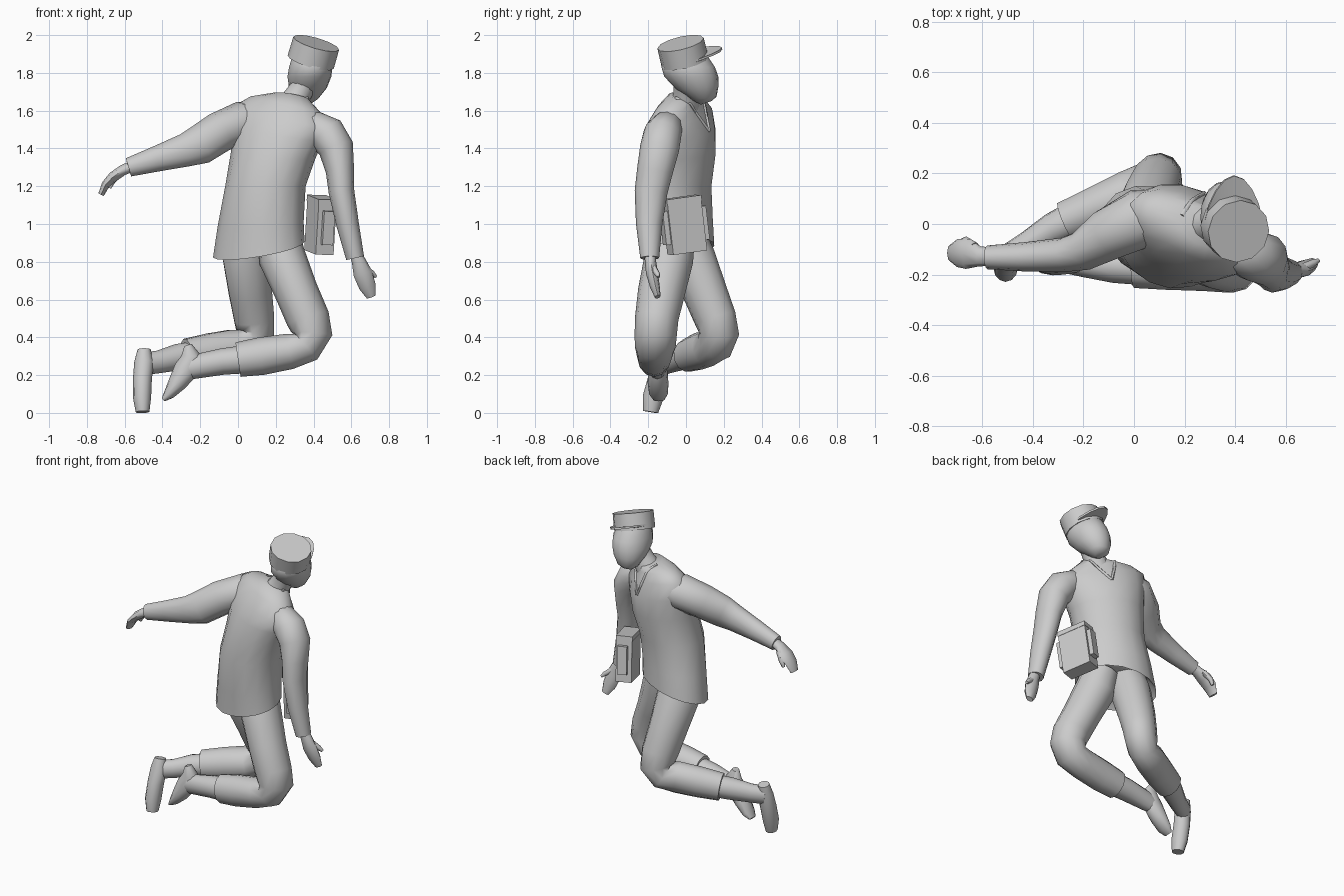
import bpy, bmesh, math
from mathutils import Vector as V

grey = bpy.data.materials.new("light grey")
grey.diffuse_color = (0.6, 0.6, 0.6, 1)


def finish(bm, name, angle=60):
    bmesh.ops.recalc_face_normals(bm, faces=bm.faces)
    me = bpy.data.meshes.new(name)
    bm.to_mesh(me)
    bm.free()
    me.materials.append(grey)
    ob = bpy.data.objects.new(name, me)
    bpy.context.collection.objects.link(ob)
    bpy.ops.object.select_all(action='DESELECT')
    ob.select_set(True)
    bpy.context.view_layer.objects.active = ob
    bpy.ops.object.shade_smooth_by_angle(angle=math.radians(angle))
    return ob


def loft(name, rings, angle=60):
    bm = bmesh.new()
    rows = [[bm.verts.new(p) for p in r] for r in rings]
    n = len(rows[0])
    for a, b in zip(rows, rows[1:]):
        for i in range(n):
            j = (i + 1) % n
            bm.faces.new((a[i], a[j], b[j], b[i]))
    bm.faces.new(rows[0])
    bm.faces.new(rows[-1])
    return finish(bm, name, angle)


def tube(name, pts, wide=(0, 1, 0), n=12, angle=60):
    # pts: x, y, z, radius along "wide", radius across it
    c = [V(p[:3]) for p in pts]
    rings = []
    for i, p in enumerate(pts):
        t = V()
        if i:
            t += (c[i] - c[i - 1]).normalized()
        if i < len(c) - 1:
            t += (c[i + 1] - c[i]).normalized()
        t.normalize()
        w = V(wide)
        u = (w - t * w.dot(t)).normalized()
        v = t.cross(u)
        ra, rb = p[3], p[-1]
        rings.append([c[i] + u * ra * math.cos(k * math.tau / n) + v * rb * math.sin(k * math.tau / n)
                      for k in range(n)])
    return loft(name, rings, angle)


def stack(name, rows, yaw=0.0, n=16):
    # rows: x, y, z, half width, half depth, front lift, side lift
    s = V((math.cos(yaw), -math.sin(yaw), 0))
    f = V((math.sin(yaw), math.cos(yaw), 0))
    rings = []
    for x, y, z, a, b, lf, ls in rows:
        r = []
        for k in range(n):
            cs, sn = math.cos(k * math.tau / n), math.sin(k * math.tau / n)
            r.append(V((x, y, z + lf * sn + ls * cs)) + s * a * cs + f * b * sn)
        rings.append(r)
    return loft(name, rings)


# Tunic, turned towards +x
tunic = stack("tunic", [
    (.12, -.045, .90, .22, .15, .05, .02),
    (.11, -.045, .865, .255, .182, .05, .025),
    (.12, -.05, 1.0, .237, .183, .03, 0),
    (.145, -.06, 1.2, .218, .19, 0, 0),
    (.185, -.04, 1.36, .23, .19, 0, -.02),
    (.21, -.035, 1.48, .255, .175, 0, -.04),
    (.23, -.035, 1.57, .27, .14, 0, -.06),
    (.25, -.025, 1.635, .2, .105, -.01, -.04),
    (.28, -.01, 1.675, .1, .075, -.02, -.01)], math.radians(26))

# V collar, two thin strips laid on the tunic from neck to chest
F = V((.44, .9, 0))
S = V((.9, -.44, 0))
C = V((.28, -.01, 0))
for side in (-1, 1):
    a = C + S * side * .1 + V((0, 0, 1.685))
    b = V((.275, .115, 1.49))
    pts = []
    for k in range(9):
        hit = tunic.closest_point_on_mesh(a.lerp(b, k / 8) + F * .06 * math.sin(math.pi * k / 8))
        pts.append((*hit[1], .009))
    tube("collar_strip", pts, (0, 0, 1), 6)

# Neck and head
tube("neck", [(.27, -.01, 1.6, .085), (.31, 0, 1.67, .07), (.34, 0, 1.72, .065), (.37, 0, 1.8, .07)])
stack("head", [
    (.36, .108, 1.642, .03, .03, .01, 0),
    (.362, .098, 1.665, .064, .064, .01, 0),
    (.37, .062, 1.72, .1, .11, .01, 0),
    (.378, .028, 1.78, .116, .143, 0, 0),
    (.385, .012, 1.83, .115, .142, 0, 0),
    (.39, -.005, 1.875, .1, .115, .02, -.02),
    (.395, -.01, 1.91, .08, .09, .02, -.02)], -.05)

# Tilted flat cap and its visor
N = V((.3, -.25, 1)).normalized()
bot, top = V((.385, -.005, 1.858)), V((.414, -.029, 1.957))
tube("cap", [(*bot, .127), (*top, .126)], (0, 1, 0), 12, 40)
fw = (V((-.05, 1, 0)) - N * V((-.05, 1, 0)).dot(N)).normalized()
sd = fw.cross(N)
bm = bmesh.new()
lo, hi = [], []
for k in range(9):
    a = math.pi * (.08 + .84 * k / 8)
    inner = bot + sd * .118 * math.cos(a) + fw * .118 * math.sin(a) + N * .02
    outer = bot + sd * .122 * math.cos(a) + fw * (.118 * math.sin(a) + .09 * math.sin(a) ** 2) + N * .024
    lo.append([bm.verts.new(p - N * .006) for p in (inner, outer)])
    hi.append([bm.verts.new(p + N * .006) for p in (inner, outer)])
for k in range(8):
    bm.faces.new((lo[k][0], lo[k][1], lo[k + 1][1], lo[k + 1][0]))
    bm.faces.new((hi[k][0], hi[k][1], hi[k + 1][1], hi[k + 1][0]))
    bm.faces.new((lo[k][1], hi[k][1], hi[k + 1][1], lo[k + 1][1]))
    bm.faces.new((lo[k][0], hi[k][0], hi[k + 1][0], lo[k + 1][0]))
finish(bm, "cap_visor", 30)

# Sleeves
tube("left_sleeve", [
    (.17, .04, 1.54, .06, .06), (.1, .035, 1.545, .1, .09), (.02, .02, 1.54, .118, .11),
    (-.1, -.04, 1.485, .105, .108),
    (-.2, -.105, 1.42, .08, .105), (-.28, -.122, 1.39, .068, .088),
    (-.43, -.13, 1.345, .058, .068), (-.58, -.132, 1.3, .047, .05)])
tube("right_sleeve", [
    (.34, -.08, 1.53, .05, .05), (.40, -.10, 1.52, .085, .08), (.47, -.125, 1.475, .102, .102),
    (.52, -.14, 1.4, .104, .094), (.54, -.165, 1.28, .095, .075), (.548, -.185, 1.17, .087, .068),
    (.58, -.195, 1.0, .07, .06), (.62, -.192, .82, .05, .048)])

# Hands and thumbs
tube("left_hand", [
    (-.55, -.13, 1.31, .035, .03), (-.61, -.128, 1.285, .04, .028), (-.66, -.118, 1.25, .06, .028),
    (-.7, -.115, 1.21, .055, .022), (-.725, -.115, 1.155, .035, .016)], (0, 1, 0), 8)
tube("left_thumb", [(-.63, -.09, 1.27, .02), (-.665, -.066, 1.225, .017), (-.68, -.066, 1.19, .01)], (0, 1, 0), 6)
tube("right_hand", [
    (.62, -.19, .85, .03), (.64, -.188, .8, .038, .03), (.66, -.18, .74, .05, .032),
    (.685, -.165, .67, .045, .026), (.705, -.15, .615, .025, .016)], (1, 0, .4), 8)
tube("right_thumb", [(.67, -.175, .77, .02), (.71, -.155, .74, .016), (.73, -.145, .72, .009)], (0, 1, 0), 6)

# Trouser legs, bent at the knees
tube("right_trouser", [
    (.21, -.06, .95, .11, .11), (.235, -.09, .82, .13, .125), (.31, -.13, .64, .125, .115),
    (.37, -.155, .5, .115, .115), (.39, -.16, .42, .112, .11), (.36, -.163, .35, .108, .09),
    (.27, -.165, .325, .1, .095), (.12, -.168, .3, .092, .1), (0, -.168, .282, .085, .092)])
tube("left_trouser", [
    (.05, -.01, .95, .11, .11), (.045, .025, .82, .135, .125), (.065, .1, .64, .12, .115),
    (.085, .155, .5, .115, .105), (.09, .175, .42, .11, .1), (.06, .155, .36, .1, .09),
    (-.02, .12, .345, .095, .1), (-.14, .065, .325, .09, .1), (-.27, .01, .305, .082, .09)], (.6, .8, 0))

# Boots
tube("right_boot_shaft", [(.05, -.168, .285, .075), (-.08, -.163, .272, .07), (-.2, -.155, .25, .055, .065),
                          (-.27, -.15, .235, .045, .06)])
tube("right_foot", [(-.265, -.15, .36, .025, .02), (-.245, -.15, .3, .045, .055), (-.275, -.15, .23, .05, .065),
                    (-.32, -.148, .16, .055, .05), (-.365, -.145, .1, .05, .03), (-.395, -.143, .07, .03, .012)])
tube("left_boot_shaft", [(-.22, .03, .31, .07), (-.32, -.02, .295, .065, .07), (-.42, -.08, .27, .052, .06),
                         (-.5, -.125, .26, .045, .06)])
tube("left_foot", [(-.497, -.115, .335, .035, .035), (-.497, -.13, .27, .045, .052),
                   (-.506, -.15, .18, .052, .05),
                   (-.508, -.175, .08, .055, .048), (-.505, -.187, .005, .04, .036)])


# Hip case with side pockets
def box(name, off, size):
    bm = bmesh.new()
    bmesh.ops.create_cube(bm, size=1)
    for v in bm.verts:
        v.co = V((v.co.x * size[0], v.co.y * size[1], v.co.z * size[2])) + V(off)
    ob = finish(bm, name, 20)
    ob.location = (.437, -.01, .993)
    ob.rotation_euler = (.13, .02, .33)


box("hip_case", (0, 0, 0), (.1, .19, .29))
box("hip_case_lid", (0, 0, .135), (.105, .195, .03))
for sy in (-1, 1):
    box("case_pocket", (.005, sy * .108, 0), (.06, .028, .18))
